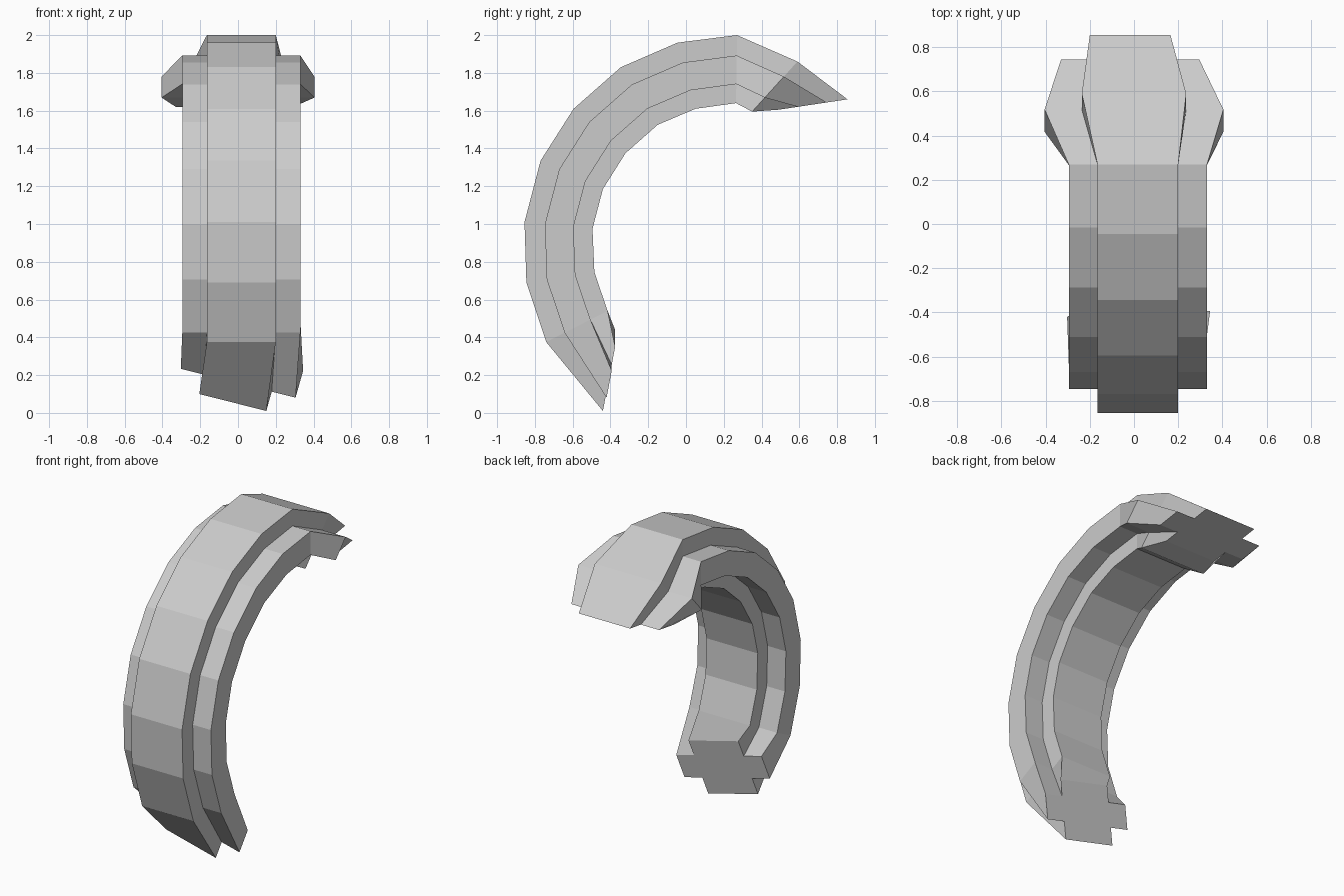
import bpy, bmesh
from mathutils import Vector

if "Cube" in bpy.data.objects:
    bpy.data.objects.remove(bpy.data.objects["Cube"])

# Stepped (plus-shaped) cross-section: (half width, depth fraction from outside to inside)
NARROW, WIDE = 0.1825, 0.3125
STEP_OUT, STEP_IN = 0.30, 0.72
half = [(NARROW, 0), (NARROW, STEP_OUT), (WIDE, STEP_OUT),
        (WIDE, STEP_IN), (NARROW, STEP_IN), (NARROW, 1)]
section = half + [(-w, d) for w, d in reversed(half)]

# Regular stations along the arc: outer (y, z), inner (y, z)
arc = [((-0.74, 0.375), (-0.415, 0.54)),
       ((-0.845, 0.69), (-0.485, 0.745)),
       ((-0.855, 1.01), (-0.495, 0.975)),
       ((-0.77, 1.335), (-0.44, 1.185)),
       ((-0.595, 1.61), (-0.32, 1.375)),
       ((-0.345, 1.83), (-0.15, 1.525)),
       ((-0.045, 1.96), (0.05, 1.61)),
       ((0.27, 2.0), (0.265, 1.64))]


def station(outer, inner, across=(1, 0, 0)):
    return Vector(outer), Vector(inner), Vector(across)


# Tilted foot, regular arc, flared joint and tip
stations = [station((-0.0275, -0.44, 0.055), (0.0675, -0.375, 0.395), (0.972, 0, -0.245))]
stations += [station((0.0175, *o), (0.0175, *i)) for o, i in arc]
stations += [station((0, 0.59, 1.86), (0, 0.35, 1.595), (1.295, 0, 0)),
             station((-0.0175, 0.855, 1.66), (-0.0175, 0.49, 1.605))]

# Loft the section through all stations and cap both ends
bm = bmesh.new()
rings = [[bm.verts.new(o.lerp(i, d) + a * w) for w, d in section] for o, i, a in stations]
n = len(section)
for r, s in zip(rings, rings[1:]):
    for k in range(n):
        bm.faces.new((r[k], r[(k + 1) % n], s[(k + 1) % n], s[k]))
bm.faces.new(rings[0])
bm.faces.new(rings[-1])
bmesh.ops.recalc_face_normals(bm, faces=bm.faces)

mesh = bpy.data.meshes.new("curved_band")
bm.to_mesh(mesh)
bm.free()
bpy.context.collection.objects.link(bpy.data.objects.new("curved_band", mesh))
